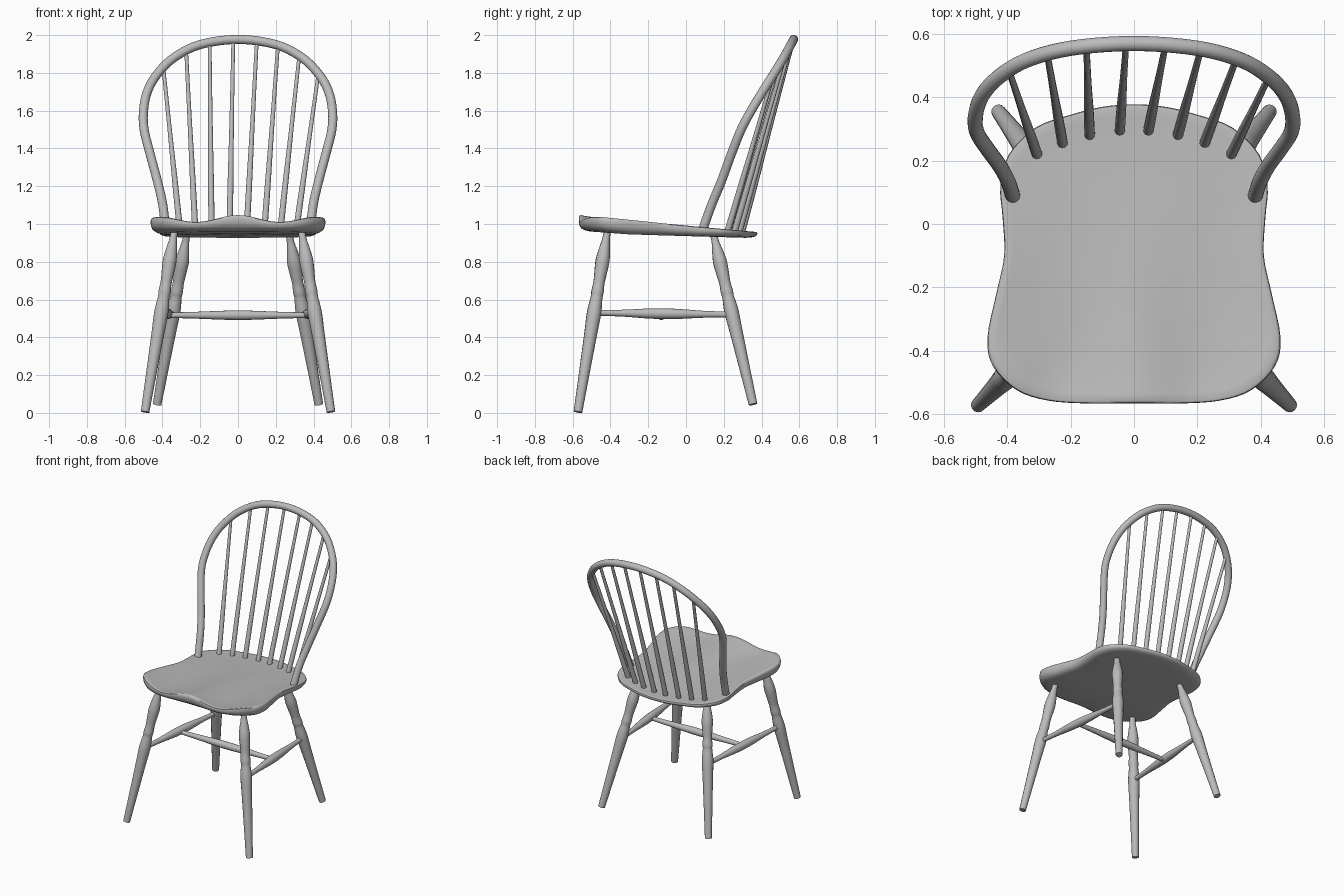
import bpy, bmesh, math
from mathutils import Vector

if "Cube" in bpy.data.objects:
    bpy.data.objects.remove(bpy.data.objects["Cube"])

wood = bpy.data.materials.new("grey_wood")
wood.use_nodes = True
wood.diffuse_color = (0.5, 0.5, 0.5, 1)
wood.node_tree.nodes["Principled BSDF"].inputs["Base Color"].default_value = (0.5, 0.5, 0.5, 1)


def finish(name, bm):
    bmesh.ops.recalc_face_normals(bm, faces=bm.faces)
    mesh = bpy.data.meshes.new(name)
    bm.to_mesh(mesh)
    bm.free()
    mesh.materials.append(wood)
    obj = bpy.data.objects.new(name, mesh)
    bpy.context.collection.objects.link(obj)
    bpy.ops.object.select_all(action='DESELECT')
    obj.select_set(True)
    bpy.context.view_layer.objects.active = obj
    bpy.ops.object.shade_smooth_by_angle(angle=math.radians(50))
    return obj


def smooth_path(pts, steps, closed=False):
    """Catmull-Rom curve through vectors of any length."""
    pts = [Vector(p) for p in pts]
    n = len(pts)
    at = (lambda i: pts[i % n]) if closed else (lambda i: pts[max(0, min(n - 1, i))])
    out = []
    for i in range(n if closed else n - 1):
        a, b, c, d = (at(i + k) for k in (-1, 0, 1, 2))
        for s in range(steps):
            t = s / steps
            out.append(b + (c - a) * t / 2 + (a * 2 - b * 5 + c * 4 - d) * t**2 / 2
                       + (b * 3 - a - c * 3 + d) * t**3 / 2)
    if not closed:
        out.append(pts[-1])
    return out


def bridge(bm, rings):
    n = len(rings[0])
    for r, s in zip(rings, rings[1:]):
        for i in range(n):
            bm.faces.new((r[i], r[(i + 1) % n], s[(i + 1) % n], s[i]))
    bm.faces.new(rings[0])
    bm.faces.new(rings[-1])


def sweep(name, path, radii, sides=14):
    """Round rod along a path, with one radius per point."""
    bm = bmesh.new()
    rings = []
    ref = Vector((0.05, 1, 0.1)) if abs((path[-1] - path[0]).normalized().y) < 0.8 else Vector((0, 0, 1))
    for i, p in enumerate(path):
        tan = (path[min(i + 1, len(path) - 1)] - path[max(i - 1, 0)]).normalized()
        u = (ref - tan * ref.dot(tan)).normalized()
        v = tan.cross(u)
        angles = [2 * math.pi * k / sides for k in range(sides)]
        rings.append([bm.verts.new(p + (u * math.cos(a) + v * math.sin(a)) * radii[i]) for a in angles])
    bridge(bm, rings)
    return finish(name, bm)


def turned(name, a, b, profile, sides=14):
    """Lathe-turned rod from a to b; profile holds (fraction, radius)."""
    a, b = Vector(a), Vector(b)
    prof = smooth_path(profile, 4)
    return sweep(name, [a.lerp(b, p[0]) for p in prof], [p[1] for p in prof], sides)


def ramp(x, table):
    for (x0, y0), (x1, y1) in zip(table, table[1:]):
        if x <= x1:
            return y0 + (y1 - y0) * max(0, (x - x0) / (x1 - x0))
    return table[-1][1]


# Saddle seat: half outline mirrored, stacked in rings from underside to top
half = [(0.14, -0.567), (0.27, -0.558), (0.37, -0.525), (0.445, -0.45), (0.463, -0.36),
        (0.435, -0.22), (0.41, -0.1), (0.415, 0.02), (0.422, 0.12), (0.395, 0.22),
        (0.31, 0.305), (0.2, 0.345), (0.1, 0.37)]
outline = smooth_path([(0, -0.567)] + half + [(0, 0.378)] + [(-x, y) for x, y in reversed(half)], 4, True)


def seat_top(x, y, s):
    front = max(0, min(1, (0.1 - y) / 0.6))
    base = ramp(y, [(-0.57, 1.043), (-0.4, 1.028), (0.08, 0.985), (0.38, 0.958)])
    pommel = 0.018 * math.cos(x * math.pi / 0.22) if abs(x) < 0.44 else 0.018
    dish = 0.012 * (1 - s**4)
    return base + front * (pommel - 0.012) - dish


def seat_bottom(y):
    return ramp(y, [(-0.57, 0.965), (-0.3, 0.945), (0, 0.936), (0.38, 0.925)])


bm = bmesh.new()
rings = []
# (outline scale, height blend from underside to top)
layers = [(0.1, 0), (0.5, 0), (0.87, 0), (0.93, 0.08), (0.975, 0.25), (0.995, 0.5), (1, 0.75),
          (0.995, 0.93), (0.98, 1), (0.93, 1), (0.85, 1), (0.7, 1), (0.5, 1), (0.3, 1), (0.1, 1)]
for s, h in layers:
    ring = []
    for p in outline:
        x, y = p.x * s, -0.1 + (p.y + 0.1) * s
        low, top = seat_bottom(y), seat_top(x, y, s)
        ring.append(bm.verts.new((x, y, low + (top - low) * h)))
    rings.append(ring)
bridge(bm, rings)
finish("seat", bm)

# Bent hoop of the back
arm = [(0.382, 0.085, 0.96), (0.398, 0.135, 1.1), (0.425, 0.185, 1.22), (0.465, 0.24, 1.37),
       (0.497, 0.292, 1.5), (0.5, 0.345, 1.6), (0.48, 0.405, 1.7), (0.43, 0.462, 1.79),
       (0.34, 0.517, 1.88), (0.2, 0.555, 1.95)]
hoop = smooth_path(arm + [(0, 0.57, 1.977)] + [(-x, y, z) for x, y, z in reversed(arm)], 5)
sweep("back_hoop", hoop, [0.024] * len(hoop), 16)

# Spindles fanning from the seat to the hoop
feet = [-0.305, -0.225, -0.14, -0.045, 0.045, 0.138, 0.222, 0.305]
heads = [-0.395, -0.275, -0.15, -0.025, 0.1, 0.212, 0.325, 0.425]
for i, (foot, head) in enumerate(zip(feet, heads)):
    end = min((p for p in hoop if p.z > 1.65), key=lambda p: abs(p.x - head))
    start = (foot, 0.295 - 0.85 * foot**2, 0.945)
    turned(f"spindle_{i + 1}", start, (head, end.y, end.z),
           [(0, 0.017), (0.25, 0.016), (0.6, 0.012), (1, 0.01)], 10)

# Turned legs and side stretchers
leg_profile = [(0, 0.023), (0.2, 0.028), (0.42, 0.034), (0.53, 0.038), (0.58, 0.036), (0.63, 0.031),
               (0.66, 0.033), (0.71, 0.03), (0.77, 0.034), (0.83, 0.037), (0.89, 0.03),
               (0.95, 0.02), (1, 0.019)]
rail_profile = [(0, 0.015), (0.2, 0.018), (0.38, 0.026), (0.5, 0.028), (0.62, 0.026), (0.8, 0.018), (1, 0.015)]
for side, sx in (("left", 1), ("right", -1)):
    turned(f"front_{side}_leg", (sx * 0.492, -0.572, 0.005), (sx * 0.335, -0.415, 0.97), leg_profile)
    turned(f"back_{side}_leg", (sx * 0.428, 0.355, 0.045), (sx * 0.27, 0.145, 0.95), leg_profile)
    turned(f"{side}_stretcher", (sx * 0.405, -0.485, 0.53), (sx * 0.345, 0.245, 0.52), rail_profile)

# Cross stretcher joining the side stretchers
turned("cross_stretcher", (-0.378, -0.13, 0.517), (0.378, -0.13, 0.517),
       [(0, 0.014), (0.2, 0.018), (0.4, 0.024), (0.5, 0.025), (0.6, 0.024), (0.8, 0.018), (1, 0.014)])
